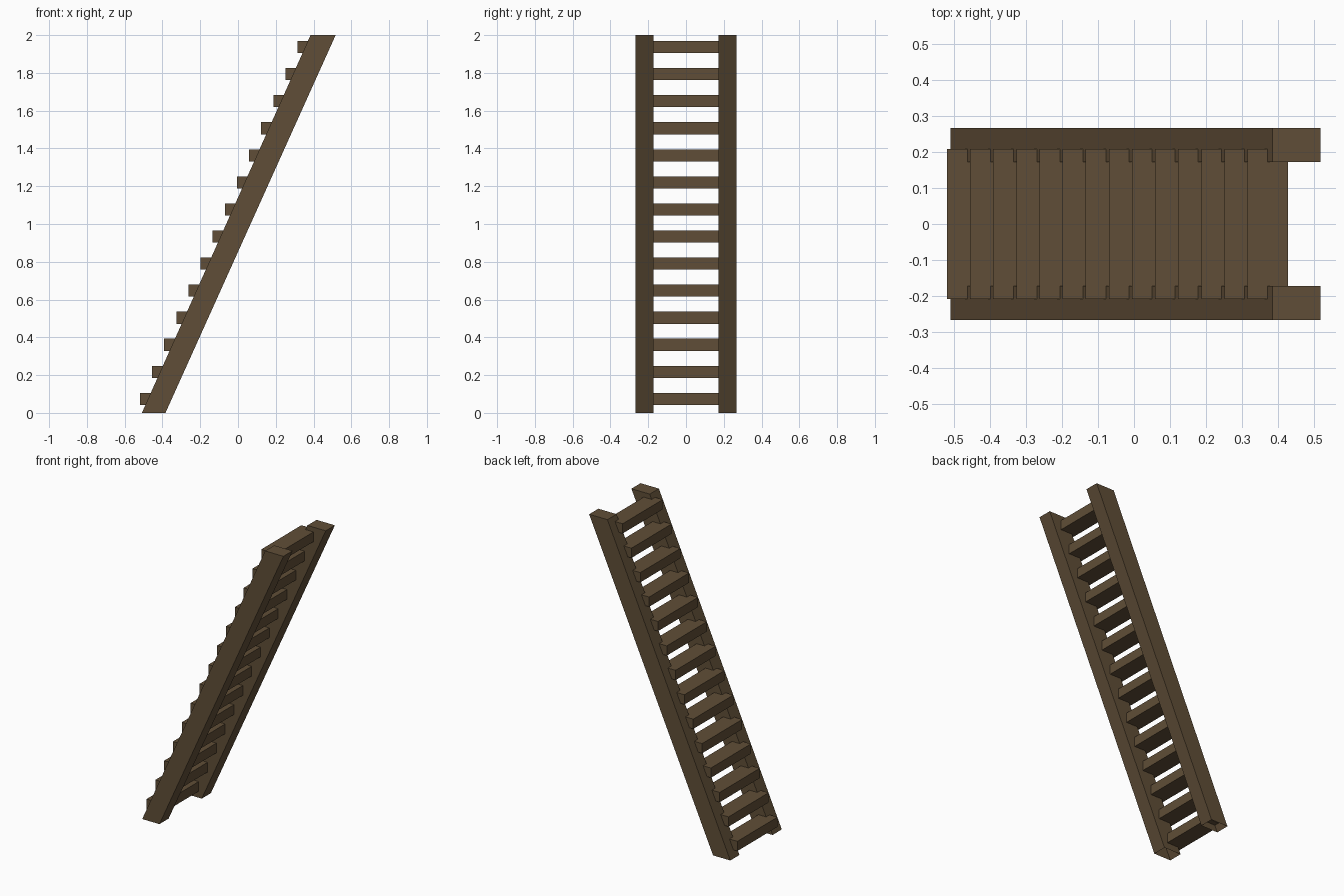
import bpy, bmesh

if "Cube" in bpy.data.objects:
    bpy.data.objects.remove(bpy.data.objects["Cube"])

wood = bpy.data.materials.new("dark brown wood")
wood.diffuse_color = (0.117, 0.076, 0.038, 1)
wood.use_nodes = True
wood.node_tree.nodes["Principled BSDF"].inputs["Base Color"].default_value = wood.diffuse_color


def make_object(name, bm):
    bmesh.ops.recalc_face_normals(bm, faces=bm.faces)
    mesh = bpy.data.meshes.new(name)
    bm.to_mesh(mesh)
    bm.free()
    mesh.materials.append(wood)
    obj = bpy.data.objects.new(name, mesh)
    bpy.context.collection.objects.link(obj)
    return obj


def prism(name, profile, y0, y1, open_bottom=False):
    """Extrude an (x, z) profile from y0 to y1."""
    bm = bmesh.new()
    face = bm.faces.new([bm.verts.new((x, y0, z)) for x, z in profile])
    ext = bmesh.ops.extrude_face_region(bm, geom=[face], use_keep_orig=True)
    verts = [g for g in ext["geom"] if isinstance(g, bmesh.types.BMVert)]
    bmesh.ops.translate(bm, verts=verts, vec=(0, y1 - y0, 0))
    bmesh.ops.recalc_face_normals(bm, faces=bm.faces)
    if open_bottom:
        feet = [f for f in bm.faces if all(v.co.z < 1e-5 for v in f.verts)]
        bmesh.ops.delete(bm, geom=feet, context="FACES_ONLY")
    return make_object(name, bm)


# Leaning side rails, cut level at floor and top, hollow at the foot
rail = [(-0.509, 0), (-0.384, 0), (0.517, 2), (0.384, 2)]
for side, sign in (("left", 1), ("right", -1)):
    y0, y1 = sorted((sign * 0.172, sign * 0.267))
    prism(side + "_rail", rail, y0, y1, open_bottom=True)

# Treads, set into the rails
for i in range(14):
    x, z = -0.519 + i * 0.06415, 0.042 + i * 0.1433
    tread = [(x, z), (x + 0.113, z), (x + 0.113, z + 0.064), (x, z + 0.064)]
    prism(f"tread_{i + 1:02d}", tread, -0.208, 0.208)
